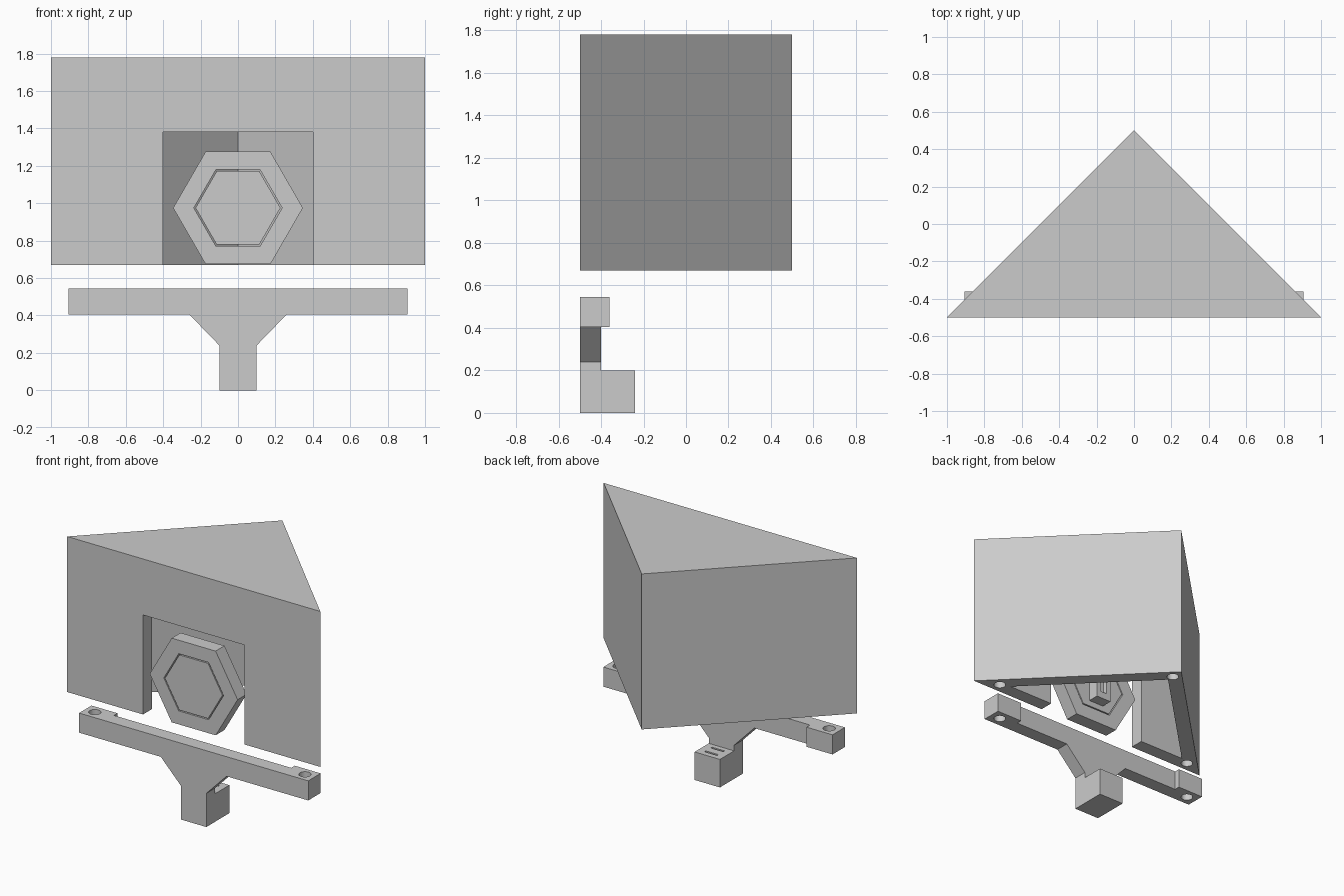
import bpy, bmesh, math
from mathutils import Vector

if "Cube" in bpy.data.objects:
    bpy.data.objects.remove(bpy.data.objects["Cube"])


def prism(name, pts, lo, hi, axis="Z"):
    """Extrude a 2D outline: axis Z uses (x, y), axis Y uses (x, z)."""
    bm = bmesh.new()

    def place(p, h):
        return (p[0], p[1], h) if axis == "Z" else (p[0], h, p[1])

    a = [bm.verts.new(place(p, lo)) for p in pts]
    b = [bm.verts.new(place(p, hi)) for p in pts]
    bm.faces.new(a)
    bm.faces.new(b)
    n = len(pts)
    for i in range(n):
        bm.faces.new((a[i], a[(i + 1) % n], b[(i + 1) % n], b[i]))
    bmesh.ops.recalc_face_normals(bm, faces=bm.faces)
    me = bpy.data.meshes.new(name)
    bm.to_mesh(me)
    bm.free()
    ob = bpy.data.objects.new(name, me)
    bpy.context.collection.objects.link(ob)
    return ob


def box(name, x0, x1, y0, y1, z0, z1):
    return prism(name, [(x0, y0), (x1, y0), (x1, y1), (x0, y1)], z0, z1)


def ngon(n, r, cx, cy):
    return [(cx + r * math.cos(2 * math.pi * i / n),
             cy + r * math.sin(2 * math.pi * i / n)) for i in range(n)]


def combine(ob, others, op="DIFFERENCE"):
    """Apply booleans and discard the helper objects."""
    for o in others:
        o.hide_render = True
        m = ob.modifiers.new("cut", "BOOLEAN")
        m.operation, m.solver, m.object = op, "EXACT", o
        bpy.context.view_layer.objects.active = ob
        bpy.ops.object.modifier_apply(modifier=m.name)
        bpy.data.objects.remove(o)


def screw_hole(x, y, z0, z1):
    return prism("hole_cutter", ngon(32, 0.04, x, y), z0, z1)


# Triangular housing, hollow from below, with front opening and screw holes
housing = prism("housing", [(-1, -0.5), (1, -0.5), (0, 0.5)], 0.67, 1.78)
combine(housing, [
    prism("cavity", [(-0.76, -0.4), (0.76, -0.4), (0, 0.36)], 0.6, 1.68),
    box("opening", -0.4, 0.4, -0.6, -0.35, 0.6, 1.38),
    screw_hole(-0.83, -0.43, 0.6, 0.97),
    screw_hole(0.83, -0.43, 0.6, 0.97),
    screw_hole(0, 0.41, 0.6, 0.97),
])

# Hexagonal ring with a separate button set inside it
CZ = 0.975
ring = prism("hex_ring", ngon(6, 0.347, 0, CZ), -0.5, -0.4, "Y")
combine(ring, [prism("ring_cutter", ngon(6, 0.236, 0, CZ), -0.6, -0.3, "Y")])
prism("hex_button", ngon(6, 0.227, 0, CZ), -0.5, -0.4, "Y")

# Slotted block behind the button
block = box("button_block", -0.06, 0.06, -0.4, -0.32, 0.82, 1.13)
combine(block, [box("block_slot", -0.025, 0.025, -0.35, -0.3, 0.87, 1.08)])

# T-shaped bracket: crossbar with gussets and stem
half = [(0.1, 0), (0.1, 0.24), (0.26, 0.405), (0.905, 0.405), (0.905, 0.545)]
outline = half + [(-x, z) for x, z in reversed(half)]
bracket = prism("bracket", outline, -0.5, -0.4, "Y")

# Thicker end pads and the foot
combine(bracket, [
    box("pad", 0.7, 0.905, -0.5, -0.36, 0.405, 0.545),
    box("pad", -0.905, -0.7, -0.5, -0.36, 0.405, 0.545),
    box("foot", -0.1, 0.1, -0.5, -0.24, 0, 0.2),
], "UNION")

# Screw holes through the pads, two narrow slots in the foot
combine(bracket, [
    screw_hole(-0.83, -0.43, 0.3, 0.7),
    screw_hole(0.83, -0.43, 0.3, 0.7),
    box("slot", -0.05, 0.05, -0.365, -0.35, 0.12, 0.3),
    box("slot", -0.05, 0.05, -0.295, -0.28, 0.12, 0.3),
])
